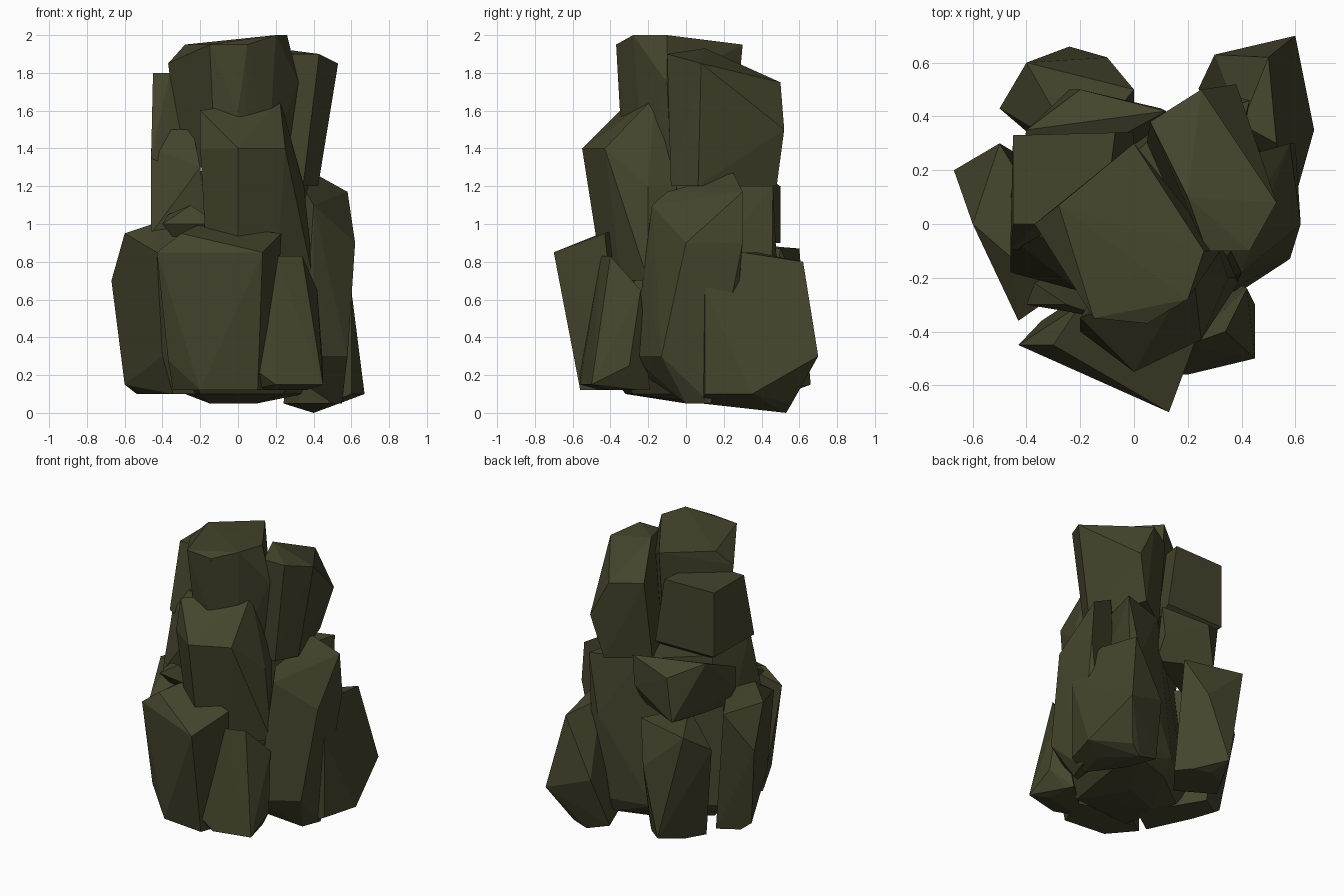
import bpy
import bmesh

default_cube = bpy.data.objects.get("Cube")
if default_cube:
    bpy.data.objects.remove(default_cube, do_unlink=True)

# One dark olive stone colour
stone = bpy.data.materials.new("dark_olive_stone")
stone.use_nodes = True
stone_colour = (.06, .058, .026, 1)
stone.diffuse_color = stone_colour
stone_shader = stone.node_tree.nodes["Principled BSDF"]
stone_shader.inputs["Base Color"].default_value = stone_colour

ROOT_TAPER = .8


def rock(name, root, sections):
    """Wrap a flat-faced boulder around sections, given as height: outline.

    Every outline corner also gets a root corner at the root height,
    drawn in towards the middle of the pile so that the boulder tapers.
    """
    bm = bmesh.new()
    for height, outline in sections.items():
        for x, y in outline:
            bm.verts.new((x, y, height))
            bm.verts.new((x * ROOT_TAPER, y * ROOT_TAPER, root))
    bmesh.ops.convex_hull(bm, input=bm.verts[:])
    inner_corners = [vert for vert in bm.verts if not vert.link_faces]
    bmesh.ops.delete(bm, geom=inner_corners, context="VERTS")
    bmesh.ops.recalc_face_normals(bm, faces=bm.faces[:])
    mesh = bpy.data.meshes.new(name)
    bm.to_mesh(mesh)
    bm.free()
    mesh.materials.append(stone)
    boulder = bpy.data.objects.new(name, mesh)
    bpy.context.collection.objects.link(boulder)


# Inner mass that the outer boulders lean on
rock("core_rock", root=.1, sections={
    1.2: [(.43, .46), (.1, .35), (-.3, 0), (.25, -.2)],
    .8: [(.35, .48)],
    .2: [(.4, .45), (0, .37), (-.35, .1), (-.25, -.4), (.3, -.35)],
    .05: [(-.15, 0), (.1, .1)],
})

# Lower ring of boulders
rock("front_slab", root=.12, sections={
    1: [(-.2, -.3)],
    .95: [(-.3, -.45), (.23, -.43)],
    .85: [(-.43, -.45), (.13, -.7)],
    .28: [(-.37, -.42)],
    .12: [(-.2, -.53)],
})

rock("front_left_slab", root=.12, sections={
    .83: [(.2, -.45), (.34, -.4)],
    .65: [(.42, -.24)],
    .25: [(.06, -.56), (.45, -.3)],
    .15: [(.45, -.5), (.2, -.56)],
})

rock("left_pillar", root=.2, sections={
    1.27: [(.4, .25)],
    1.17: [(.36, -.1), (.58, .3)],
    1.1: [(.4, -.18)],
    .9: [(.62, 0), (.6, .3)],
    .7: [(.4, -.22)],
    .3: [(.58, -.13), (.35, -.28)],
    .05: [(.5, 0), (.55, .13)],
})

rock("back_left_boulder", root=.05, sections={
    .85: [(.53, .3), (.4, .37)],
    .8: [(.5, .62)],
    .65: [(.6, .1)],
    .4: [(.3, .63)],
    .3: [(.6, .7)],
    .1: [(.67, .35), (.6, .1)],
    0: [(.4, .53)],
})

rock("right_block", root=.1, sections={
    1: [(-.45, -.13), (-.2, -.2)],
    .95: [(-.6, 0), (-.5, .3)],
    .85: [(-.43, -.36)],
    .7: [(-.67, .2)],
    .3: [(-.4, -.33)],
    .15: [(-.6, .13)],
})

rock("back_right_boulder", root=.1, sections={
    .9: [(-.2, .25)],
    .87: [(-.4, .6), (0, .5)],
    .75: [(-.5, .43)],
    .6: [(-.1, .62)],
    .15: [(-.24, .66)],
})

# Middle tier
rock("front_middle_rock", root=.7, sections={
    1.67: [(.22, -.17)],
    1.6: [(-.2, -.35)],
    1.4: [(0, -.55), (.25, -.43), (-.2, -.4)],
    1.2: [(.35, -.2), (.3, -.05)],
    .7: [(.4, -.2)],
})

rock("right_middle_rock", root=.95, sections={
    1.5: [(-.24, -.1), (-.38, -.03), (-.3, .1)],
    1.4: [(-.46, -.05)],
    1.3: [(-.2, -.25)],
    .95: [(-.46, -.18)],
})

rock("right_ledge_chip", root=.9, sections={
    1.1: [(-.25, -.3)],
    1.05: [(-.37, -.22)],
    1: [(-.1, -.35), (-.4, -.3)],
})

rock("back_ledge", root=.9, sections={
    1.3: [(-.4, .35)],
    1.25: [(.12, .42)],
    1.2: [(-.2, .5), (-.46, .1)],
    1.05: [(.1, .43), (-.46, .1)],
    .9: [(-.24, .5)],
})

# Upper tier
rock("right_upper_block", root=1.3, sections={
    1.8: [(-.45, .33), (-.07, .34), (-.45, 0), (-.36, 0), (-.1, .1)],
    1.35: [(-.45, .33), (0, .34), (-.46, -.1)],
})

rock("back_left_spire", root=1.2, sections={
    1.93: [(.2, .1)],
    1.9: [(.43, -.1), (.27, -.1)],
    1.85: [(.53, .08)],
    1.75: [(.06, .38), (.25, .5)],
    1.5: [(.38, .52)],
    1.2: [(.3, .48)],
})

rock("summit_rock", root=1.3, sections={
    2: [(.2, -.28), (.26, -.1)],
    1.95: [(-.28, .07), (0, .3), (-.15, -.35), (.05, -.37)],
    1.85: [(-.37, 0)],
    1.75: [(.32, -.1)],
    1.6: [(0, -.35)],
})
